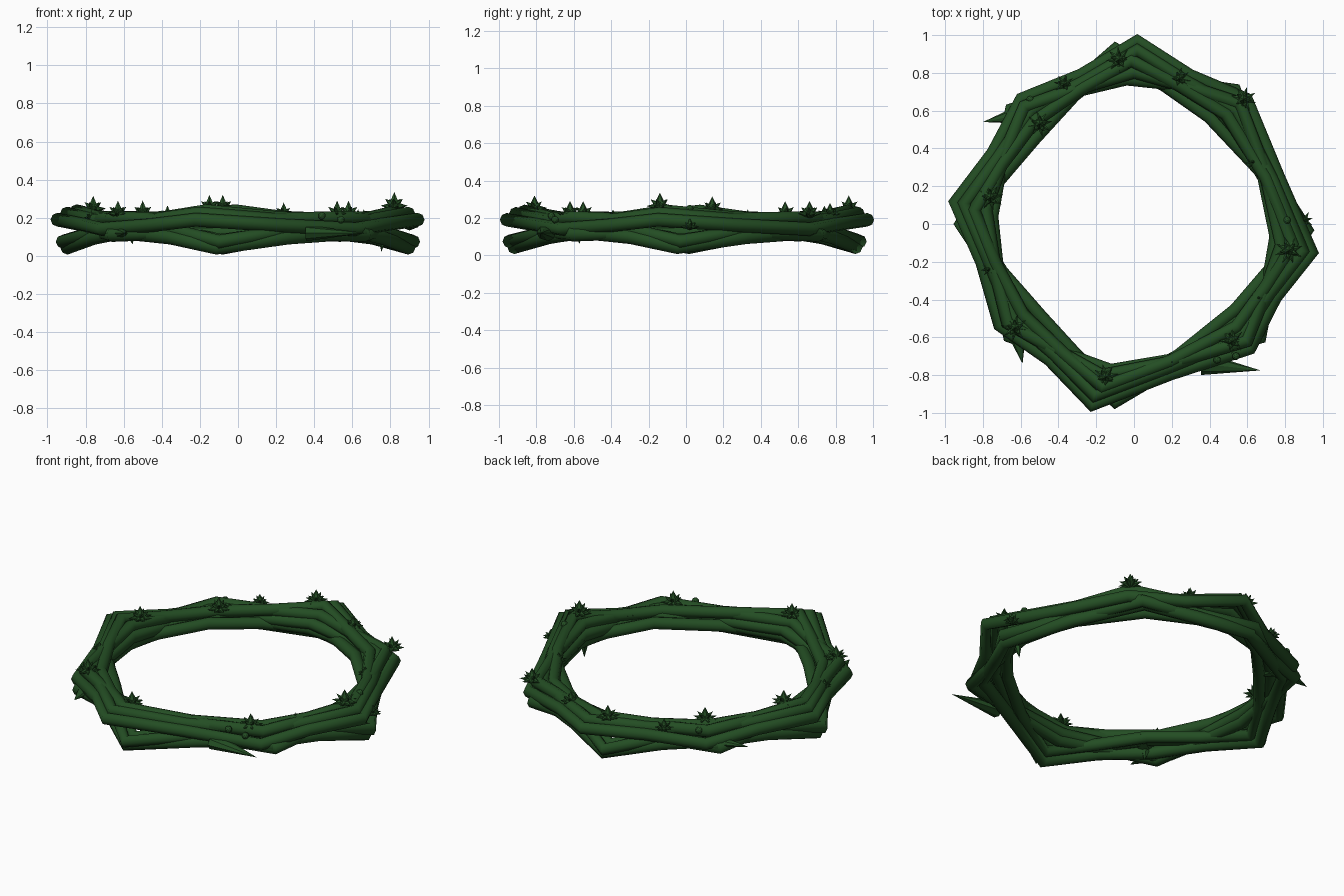
import bpy, bmesh, math
from mathutils import Vector, Matrix

if "Cube" in bpy.data.objects:
    bpy.data.objects.remove(bpy.data.objects["Cube"])

green = bpy.data.materials.new("dark_green")
green.diffuse_color = (0.017, 0.075, 0.017, 1)
green.use_nodes = True
green.node_tree.nodes["Principled BSDF"].inputs["Base Color"].default_value = green.diffuse_color


def finish(name, bm):
    me = bpy.data.meshes.new(name)
    bm.to_mesh(me)
    bm.free()
    me.materials.append(green)
    ob = bpy.data.objects.new(name, me)
    bpy.context.collection.objects.link(ob)
    return ob


def spike(bm, base, direction, length, radius, sides=6, flat=1.0):
    d = Vector(direction).normalized()
    rot = d.to_track_quat('Z', 'Y').to_matrix().to_4x4()
    mat = (Matrix.Translation(base) @ rot @ Matrix.Diagonal((1, flat, 1, 1))
           @ Matrix.Translation((0, 0, length / 2)))
    bmesh.ops.create_cone(bm, cap_ends=True, segments=sides, radius1=radius,
                          radius2=0, depth=length, matrix=mat)


# twisted vine strands: each bends at eight corners around the ring
ANGLES = (89, 132, 173, 217, 257, 313, 351, 408)
REACH = (.015, 0, 0, 0, .03, .01, 0, 0)      # extra radius per corner


def vine(name, rc, zc, rd, zd, shift, thick):
    cu = bpy.data.curves.new(name, 'CURVE')
    cu.dimensions = '3D'
    cu.bevel_depth = thick
    cu.bevel_resolution = 2
    sp = cu.splines.new('POLY')
    pts = []
    for i, a in enumerate(ANGLES):
        t = math.radians(a + shift)
        r, z = (rd, zd) if i % 2 else (rc, zc)
        r += REACH[i]
        pts.append(Vector((r * math.cos(t), r * math.sin(t), z)))
    sp.points.add(15)
    for i, p in enumerate(pts):
        # the strands draw together between the corners
        m = (p + pts[(i + 1) % 8]) / 2
        flat = m.xy.length
        k = (flat * .6 + .79 * .4) / flat
        sp.points[2 * i].co = (*p, 1)
        sp.points[2 * i + 1].co = (m.x * k, m.y * k, m.z * .8 + .03, 1)
    sp.use_cyclic_u = True
    cu.materials.append(green)
    ob = bpy.data.objects.new(name, cu)
    bpy.context.collection.objects.link(ob)


# radius and height at the main corners, then at the diagonal corners
STRANDS = (
    (.955, .190, .89, .140, 0, .036),
    (.905, .222, .81, .180, 0, .036),
    (.850, .235, .76, .190, 2, .036),
    (.790, .205, .85, .200, 1, .036),
    (.755, .160, .88, .120, 4, .036),
    (.895, .045, .83, .125, 6, .038),
    (.920, .075, .76, .170, 7, .036),
    (.850, .080, .695, .150, 7, .036),
    (.765, .120, .89, .110, 5, .036),
)
for i, s in enumerate(STRANDS):
    vine(f"vine_strand_{i + 1}", *s)

# pointed vine ends: base, tip and width
bm = bmesh.new()
for bx, by, tx, ty, z, w in (
        (.36, -.74, .67, -.775, .12, .06), (-.62, -.58, -.59, -.74, .12, .05),
        (-.60, .58, -.80, .54, .13, .05), (-.58, .58, -.52, .43, .14, .05),
        (-.58, -.60, -.45, -.48, .15, .06), (.56, .60, .47, .48, .15, .05)):
    v = Vector((tx - bx, ty - by, 0))
    spike(bm, Vector((bx, by, z)), v, v.length, w, 8, .7)
finish("vine_tips", bm)

# leaf rosettes: position and size
ROSETTES = (
    (-.08, .87, .250, .07), (-.37, .74, .21, .055), (.24, .77, .22, .06),
    (.58, .66, .22, .07), (.63, .33, .20, .045), (.82, -.14, .26, .075),
    (.66, -.39, .20, .045), (.52, -.62, .22, .07), (.20, -.73, .20, .04),
    (-.15, -.81, .250, .07), (-.63, -.55, .22, .07), (-.76, .14, .245, .07),
    (-.50, .53, .22, .07), (-.77, -.24, .20, .04), (.90, .02, .15, .05))
bm = bmesh.new()
for x, y, z, s in ROSETTES:
    c = Vector((x, y, z))
    spike(bm, c, (0, 0, 1), s, s * .5)
    for ring, n, lift in ((0, 8, .05), (1, 5, .8)):
        for k in range(n):
            a = k * math.tau / n + x * 9 + ring
            spike(bm, c, (math.cos(a), math.sin(a), lift),
                  s * (1 - .15 * ring), s * .33)
finish("leaf_rosettes", bm)

# loose thorns
bm = bmesh.new()
spike(bm, Vector((.76, -.10, .10)), (-.1, .1, -1), .08, .025)
spike(bm, Vector((-.56, -.57, .12)), (.1, 0, -1), .06, .025)
spike(bm, Vector((.73, .0, .16)), (-.3, 1, .2), .10, .025)
spike(bm, Vector((.49, .57, .17)), (-1, .3, .2), .07, .02)
finish("thorns", bm)

# small berries resting on the vines
bm = bmesh.new()
for x, y, z in ((.81, .02, .25), (.44, -.72, .21), (.54, -.70, .19), (-.55, .66, .21)):
    bmesh.ops.create_icosphere(bm, subdivisions=2, radius=.02,
                               matrix=Matrix.Translation((x, y, z)))
finish("berries", bm)
